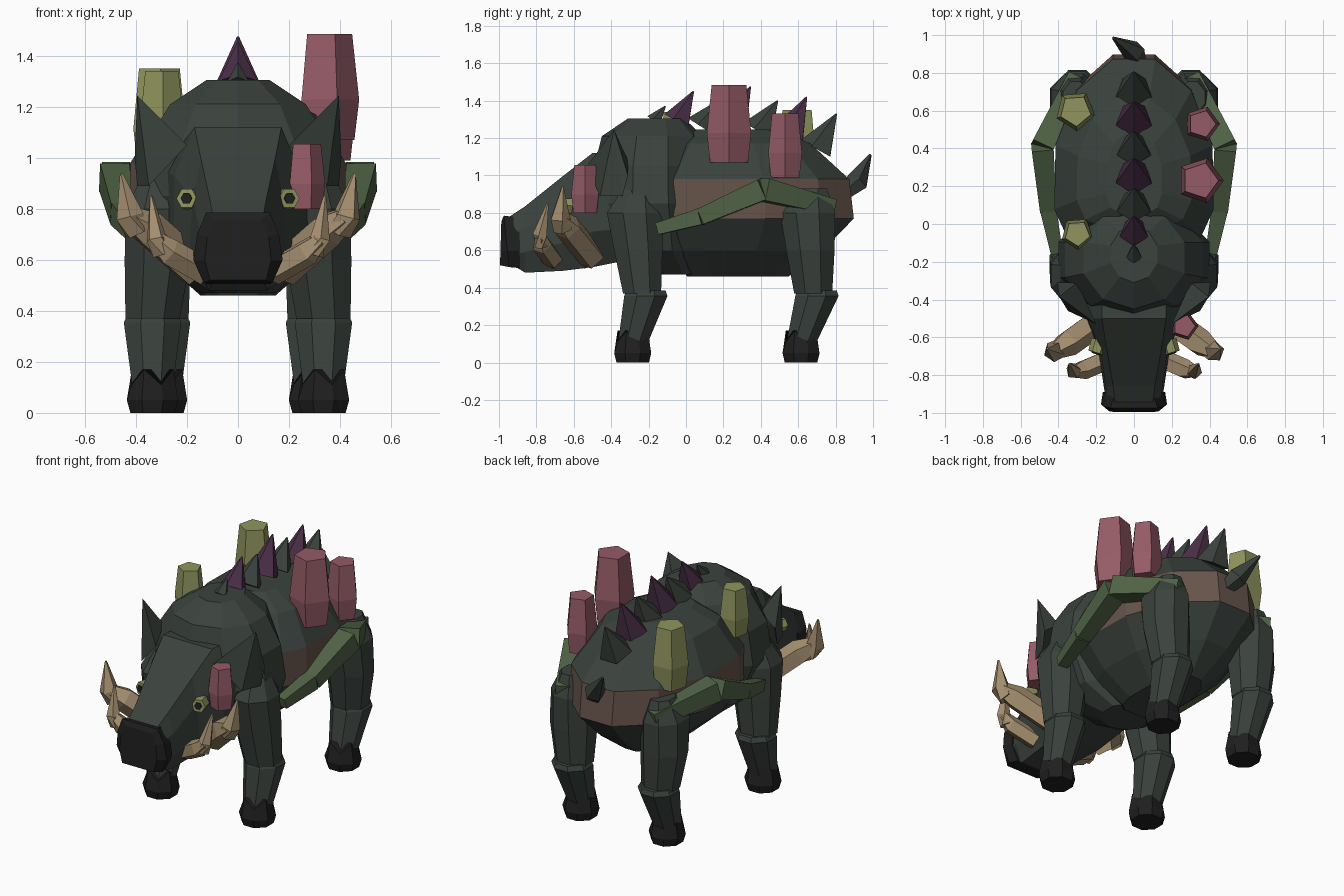
import bpy, bmesh, math
from mathutils import Vector

if "Cube" in bpy.data.objects:
    bpy.data.objects.remove(bpy.data.objects["Cube"])


def mat(name, rgb):
    m = bpy.data.materials.new(name)
    m.diffuse_color = (*rgb, 1)
    m.use_nodes = True
    m.node_tree.nodes["Principled BSDF"].inputs["Base Color"].default_value = m.diffuse_color
    return m


HIDE = mat("hide green", (.043, .055, .047))
BLACK = mat("hoof black", (.014, .014, .014))
BROWN = mat("flank brown", (.135, .088, .070))
PINK = mat("crystal pink", (.30, .105, .135))
LIME = mat("crystal lime", (.28, .30, .112))
VINE = mat("vine green", (.08, .125, .06))
PURPLE = mat("spike purple", (.068, .028, .063))
IVORY = mat("tusk ivory", (.37, .27, .16))


def loft(name, rings, *mats):
    """Skin a list of equal-length point rings and cap both ends."""
    bm = bmesh.new()
    vs = [[bm.verts.new(p) for p in r] for r in rings]
    n = len(rings[0])
    for a, b in zip(vs, vs[1:]):
        for i in range(n):
            j = (i + 1) % n
            bm.faces.new((a[i], a[j], b[j], b[i]))
    bm.faces.new(vs[0][::-1])
    bm.faces.new(vs[-1])
    bmesh.ops.remove_doubles(bm, verts=bm.verts, dist=.0005)
    bmesh.ops.recalc_face_normals(bm, faces=bm.faces)
    me = bpy.data.meshes.new(name)
    bm.to_mesh(me)
    bm.free()
    for m in mats:
        me.materials.append(m)
    ob = bpy.data.objects.new(name, me)
    bpy.context.collection.objects.link(ob)
    return ob


def ellipse(z, cx, cy, rx, ry, n, jag=0):
    """Horizontal ring; jag lifts every second point."""
    return [(cx + rx * math.cos(2 * math.pi * (i + .5) / n),
             cy + ry * math.sin(2 * math.pi * (i + .5) / n),
             z + jag * (i % 2)) for i in range(n)]


def barrel_ring(z, rx, back, front):
    """Ring with a rounded rear and a boxier front end."""
    ring = []
    for i in range(12):
        a = math.pi * (i + .5) / 6
        c, s = math.cos(a), math.sin(a)
        if s < 0:
            c, s = math.copysign(abs(c) ** .55, c), -abs(s) ** .6
        ring.append((rx * c, .25 + s * (back if s > 0 else front), z))
    return ring


def tube(name, pts, radii, m, n=5, rot=0.0):
    """Faceted tube through points; radius near zero makes a tip."""
    pts = [Vector(p) for p in pts]
    rings = []
    for k, (p, r) in enumerate(zip(pts, radii)):
        d = pts[min(k + 1, len(pts) - 1)] - pts[max(k - 1, 0)]
        q = d.to_track_quat('Z', 'Y')
        rings.append([p + q @ Vector((r * math.cos(rot + 2 * math.pi * i / n),
                                      r * math.sin(rot + 2 * math.pi * i / n), 0))
                      for i in range(n)])
    return loft(name, rings, m)


# barrel of the body with a brown band round the flanks
body = loft("body", [barrel_ring(*r) for r in (
    (.46, .15, .31, .25), (.60, .31, .50, .34), (.77, .43, .67, .39),
    (.98, .43, .645, .39), (1.17, .31, .43, .28), (1.245, .15, .25, .20))], HIDE, BROWN)
for p in body.data.polygons:
    p.material_index = int(.78 < p.center.z < .97 and abs(p.normal.z) < .5)

# shoulder hump
loft("shoulder_hump", [ellipse(z, 0, y, rx, ry, 10) for z, y, rx, ry in (
    (.47, -.06, .15, .15), (.60, -.16, .32, .28), (.85, -.19, .42, .31),
    (1.05, -.19, .385, .30), (1.21, -.18, .28, .27), (1.305, -.16, .13, .15))], HIDE)


# head and snout, rings of half-profiles running along y
def face_ring(y, half, lean=0):
    return ([(x, y + lean * (z - .6), z) for x, z in half] +
            [(-x, y + lean * (z - .6), z) for x, z in reversed(half)])


loft("head", [
    face_ring(-.30, ((.17, 1.11), (.30, .95), (.30, .72), (.17, .55))),
    face_ring(-.50, ((.17, 1.12), (.25, .93), (.25, .70), (.16, .51))),
    face_ring(-.66, ((.145, .995), (.178, .84), (.19, .64), (.13, .49))),
    face_ring(-.86, ((.11, .835), (.15, .72), (.16, .59), (.115, .48))),
    face_ring(-.925, ((.10, .78), (.14, .70), (.15, .58), (.10, .515)), -.1)], HIDE)
loft("snout", [
    face_ring(-.89, ((.10, .775), (.155, .68), (.165, .60), (.12, .505))),
    face_ring(-.955, ((.125, .785), (.16, .70), (.175, .60), (.135, .51)), -.1),
    face_ring(-.992, ((.09, .755), (.12, .69), (.13, .60), (.11, .52)), .03)], BLACK)

for s, side in ((-1, "left"), (1, "right")):
    # ears
    base = [(.20, -.53, 1.05), (.35, -.46, .89), (.395, -.34, .89), (.405, -.31, 1.0), (.30, -.31, 1.08)]
    tip = (.395, -.385, 1.245)
    loft(side + "_ear", [[(s * x, y, z) for x, y, z in base], [(s * tip[0], *tip[1:])] * 5], HIDE)

    # eyes
    c, d = Vector((s * .196, -.665, .84)), Vector((s * .3, -.95, .05)).normalized()
    tube(side + "_eye", [c - d * .05, c + d * .018], [.046, .042], LIME, 6)
    tube(side + "_pupil", [c + d * .012, c + d * .024], [.023, .023], BLACK, 6)

    # a large and a small tusk, each a bent shaft with an upright point
    for nm, pts, r in (
            ("back_tusk", ((.17, -.50, .56), (.35, -.63, .72), (.425, -.675, .77), (.457, -.66, .94)), .075),
            ("front_tusk", ((.13, -.71, .55), (.27, -.77, .63), (.32, -.78, .68), (.34, -.74, .85)), .055)):
        p = [Vector((s * x, y, z)) for x, y, z in pts]
        tube(f"{side}_{nm}_shaft", p[:3], [r, r, r * .6], IVORY, 5)
        tube(f"{side}_{nm}_point", [p[2] + (p[1] - p[2]) * .4 - Vector((0, 0, .04)), p[2], p[3]],
             [r * .7, r * .75, .006], IVORY, 5)

    # legs: upper, lower and hoof with a zigzag rim
    for nm, x, yt, yk, yh in (("front", .335, -.275, -.235, -.285), ("rear", .30, .65, .68, .615)):
        xs = s * x
        loft(f"{side}_{nm}_upper_leg", [ellipse(z, c, y, rx, ry, 8) for z, c, y, rx, ry in (
            (.93, s * .31, yt + .02, .07, .09), (.80, s * .315, yt, .135, .16),
            (.60, s * .315, (yt + yk) / 2, .14, .14), (.37, xs, yk, .115, .11))], HIDE)
        loft(f"{side}_{nm}_lower_leg", [ellipse(z, xs, y, rx, ry, 8) for z, y, rx, ry in (
            (.385, yk + .02, .105, .115), (.355, yk + .02, .122, .125), (.10, yh, .085, .085))], HIDE)
        loft(f"{side}_{nm}_hoof", [
            ellipse(0, xs, yh, .094, .094, 8), ellipse(.05, xs, yh, .109, .107, 8),
            ellipse(.11, xs, yh, .088, .088, 8, .06)], BLACK)

    # thick vine of three chunky pieces wrapped round the flank
    path = [Vector((s * x, y, z)) for x, y, z in (
        (.41, -.15, .715), (.455, .08, .78), (.485, .41, .925), (.31, .78, .83))]
    for k, (r0, r1) in enumerate(((.045, .062), (.062, .082), (.085, .06))):
        tube(f"{side}_vine_{k}", [path[k], path[k + 1]], [r0, r1], VINE, 4, math.pi / 4)

# row of back spikes in alternating colours
for k, (y, z, ty, tz, r) in enumerate((
        (.70, 1.14, .805, 1.33, .10), (.55, 1.21, .645, 1.42, .10),
        (.39, 1.235, .49, 1.40, .095), (.245, 1.26, .345, 1.475, .10),
        (.09, 1.255, .19, 1.41, .095), (-.045, 1.29, .04, 1.45, .08),
        (-.17, 1.29, -.11, 1.37, .045))):
    tube(f"back_spike_{k}", [(0, y, z), (0, ty, tz)], [r, .004],
         PURPLE if k % 2 else HIDE, 5, .3)

# stubby tail
tube("tail", [(.03, .85, .90), (.0, .91, .96), (-.11, .985, 1.11)], [.04, .062, .008], HIDE, 5)

# five-sided crystals: base, widest ring, narrower flat top
for nm, m, x, y, z0, z1, r in (
        ("large_pink_crystal", PINK, .35, .23, 1.07, 1.485, .125),
        ("rear_pink_crystal", PINK, .36, .53, .99, 1.33, .095),
        ("head_pink_crystal", PINK, .265, -.54, .80, 1.055, .077),
        ("rear_lime_crystal", LIME, -.31, .60, .97, 1.35, .108),
        ("front_lime_crystal", LIME, -.30, -.05, 1.05, 1.34, .088)):
    tube(nm, [(x, y, z0), (x, y, z0 + .38 * (z1 - z0)), (x, y, z1)],
         [r * .85, r, r * .78], m, 5, math.pi if x > 0 else 2.9)
